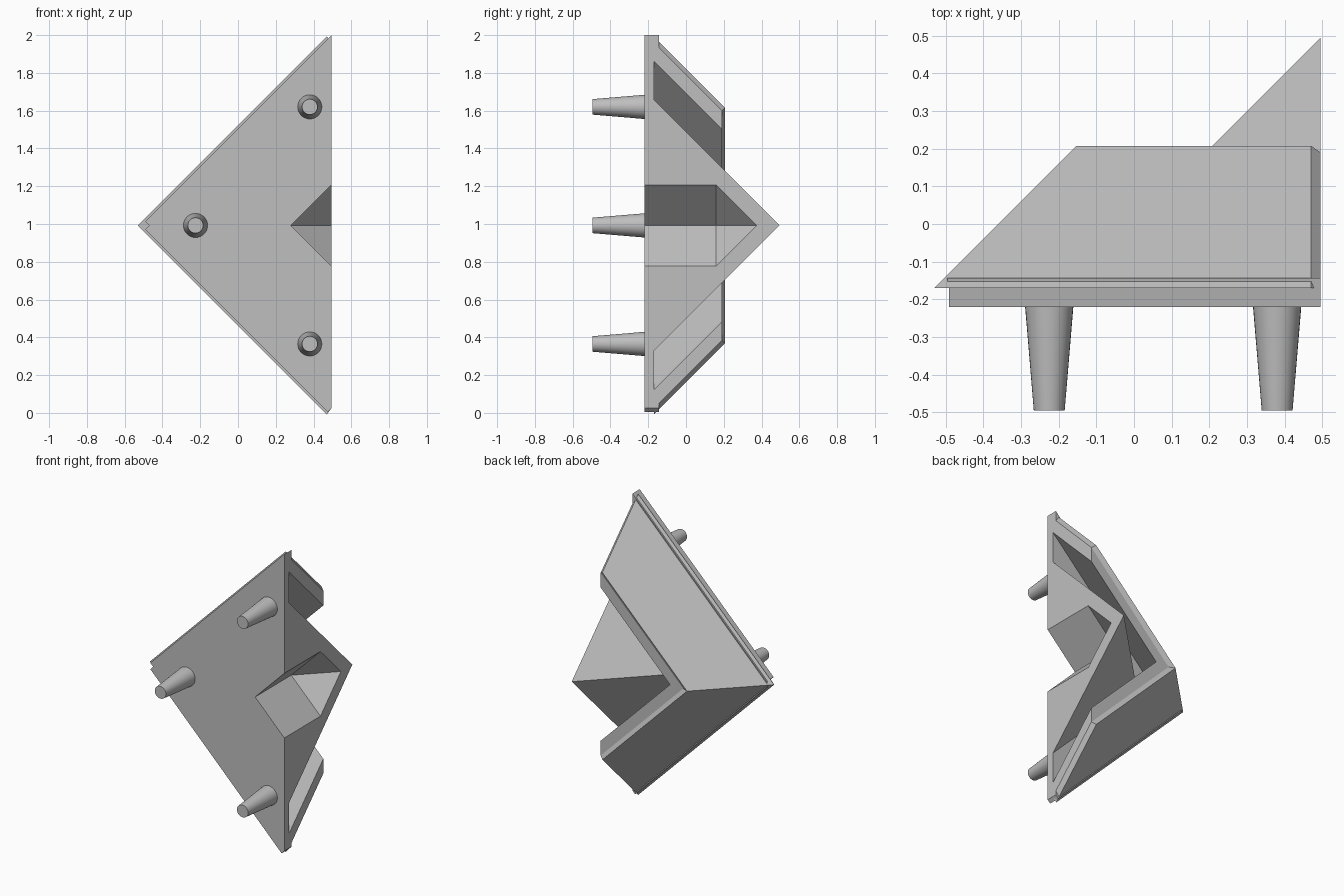
import bpy, bmesh, math
from mathutils import Vector, Matrix

cube = bpy.data.objects.get("Cube")
if cube:
    bpy.data.objects.remove(cube, do_unlink=True)

GREY = (0.52, 0.52, 0.52, 1)
MID = 0.9925      # height of the mirror plane
END = 0.495       # open end on the left side
FLOOR, FRONT = -0.17, -0.22

mat = bpy.data.materials.new("plain grey")
mat.use_nodes = True
mat.diffuse_color = GREY
mat.node_tree.nodes["Principled BSDF"].inputs["Base Color"].default_value = GREY


def finish(name, bm):
    bmesh.ops.recalc_face_normals(bm, faces=bm.faces)
    mesh = bpy.data.meshes.new(name)
    bm.to_mesh(mesh)
    bm.free()
    mesh.materials.append(mat)
    obj = bpy.data.objects.new(name, mesh)
    bpy.context.collection.objects.link(obj)
    return obj


# Each limit (a, b, c, d) keeps a*x + b*y + c*t <= d, with t the height above MID
def below(v, d):
    return (*v, d)


def above(v, d):
    return (*(-k for k in v), -d)


X, Y, T = (1, 0, 0), (0, 1, 0), (0, 0, 1)
EDGE = (-1, 0, 1)      # across the diagonal outline
SLOPE = (-1, 1, 1)     # across the sloping walls
HALF = [above(T, 0), below(X, END)]


def carved(name, limits, lower=None, upper=None):
    """Cut one convex slab by its limits, for the upper and the mirrored lower half."""
    total = bmesh.new()
    for side, extra in ((1, upper), (-1, lower)):
        bm = bmesh.new()
        bmesh.ops.create_cube(bm, size=4)
        for a, b, c, d in HALF + limits + (extra or []):
            n = Vector((a, b, c))
            geom = bm.verts[:] + bm.edges[:] + bm.faces[:]
            bmesh.ops.bisect_plane(bm, geom=geom, plane_co=n * d / n.length_squared,
                                   plane_no=n, clear_outer=True)
            rim = [e for e in bm.edges if e.is_boundary]
            if rim:
                bmesh.ops.contextual_create(bm, geom=rim)
        for v in bm.verts:
            v.co.z = MID + side * v.co.z
        piece = bpy.data.meshes.new("piece")
        bm.to_mesh(piece)
        bm.free()
        total.from_mesh(piece)
        bpy.data.meshes.remove(piece)
    return finish(name, total)


# Front plate with its central notch, and the raised lip along the outline
corner = [below((1, 0, 1), 0.47 + MID)]
carved("front_plate", [above(EDGE, -0.28), below(EDGE, 0.5125), above(Y, FRONT),
                       below(Y, FLOOR), above((1, 0, 1), -0.47)], lower=corner)
carved("plate_lip", [above(EDGE, 0.40), below(EDGE, 0.5125), above(Y, FLOOR),
                     below(Y, -0.143), above(X, -END)], lower=corner)

# Sloping outer walls: flat-rimmed inner layer, bevelled outer layer
INNER, SEAM, OUTER = 0.205, 0.3025, 0.36
carved("wall_inner_layer", [above(SLOPE, INNER), below(SLOPE, SEAM),
                            above(Y, FLOOR), below(Y, 0.19)])


def blend(axis, k):
    return tuple(p + k * q for p, q in zip(axis, SLOPE))


carved("wall_outer_layer", [above(SLOPE, SEAM), below(SLOPE, OUTER), above(Y, FLOOR),
                            below(blend(Y, -0.3), 0.19 - 0.3 * SEAM),
                            below(blend(X, 0.43), END + 0.43 * SEAM)])

# Central corner pyramid: sloping shell, and the sides of the hollow
carved("pyramid_shell", [below(SLOPE, 0), above(SLOPE, -0.12), above(Y, FLOOR)])
carved("pyramid_sides", [below(SLOPE, -0.12), above(EDGE, -0.28), above(Y, FLOOR)])

# Tapered pegs on the front
for name, x, z in (("upper_peg", 0.38, 1.62), ("lower_peg", 0.38, 0.365),
                   ("right_peg", -0.225, MID)):
    bm = bmesh.new()
    bmesh.ops.create_cone(bm, cap_ends=True, segments=32, radius1=0.064, radius2=0.041,
                          depth=0.275,
                          matrix=Matrix.Translation((x, FRONT - 0.1375, z))
                          @ Matrix.Rotation(math.pi / 2, 4, 'X'))
    peg = finish(name, bm)
    bpy.ops.object.select_all(action='DESELECT')
    peg.select_set(True)
    bpy.context.view_layer.objects.active = peg
    bpy.ops.object.shade_smooth_by_angle(angle=math.radians(40))
